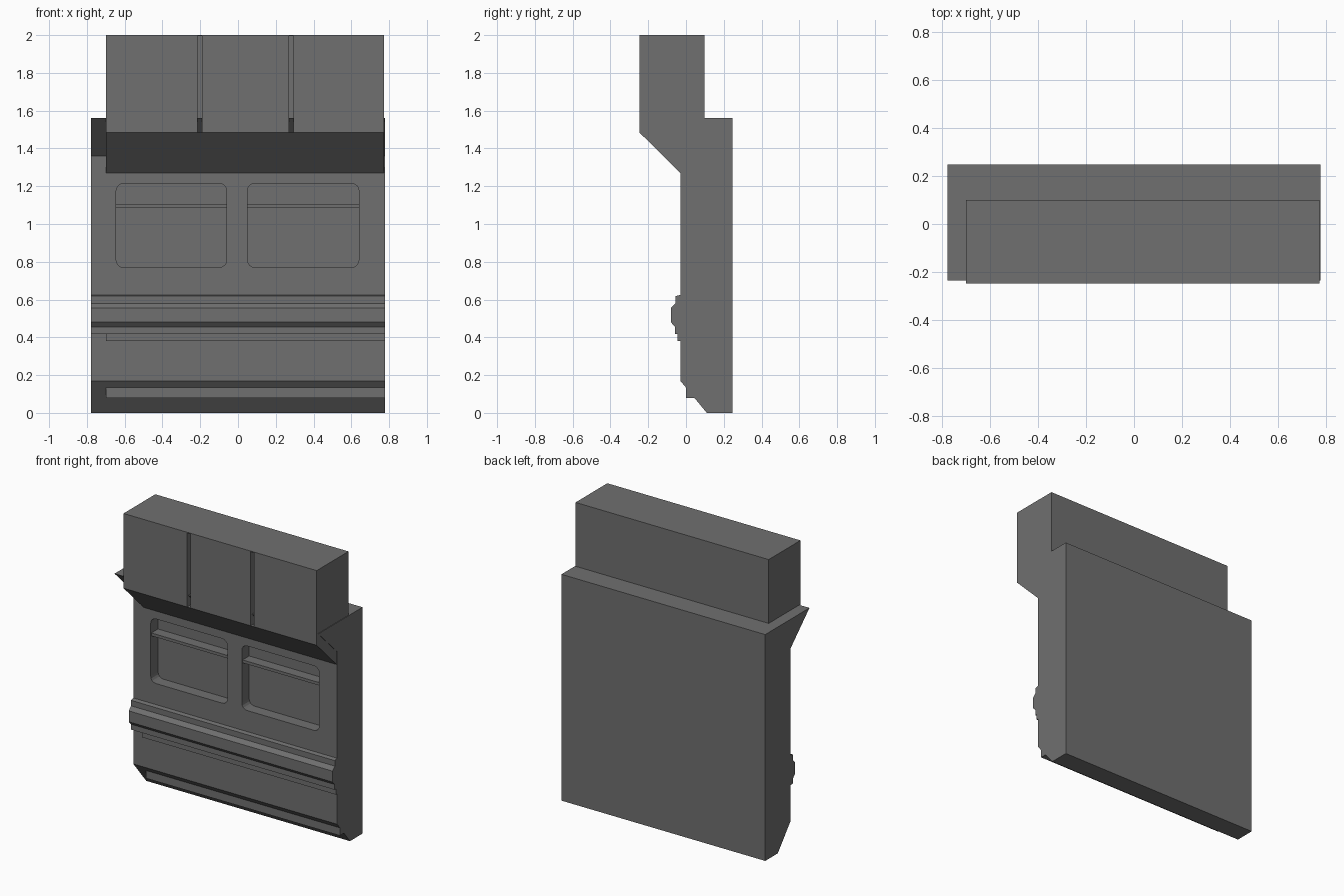
import bpy, bmesh

cube = bpy.data.objects.get("Cube")
if cube:
    bpy.data.objects.remove(cube, do_unlink=True)

grey = bpy.data.materials.new("dark_grey")
grey.use_nodes = True
colour = (0.16, 0.16, 0.16, 1)
grey.diffuse_color = colour
shader = next(n for n in grey.node_tree.nodes if n.type == 'BSDF_PRINCIPLED')
shader.inputs["Base Color"].default_value = colour

LEFT, RIGHT = 0.777, -0.777
WALL = -0.03      # front plane of the wall
FRONT, BACK = -0.247, 0.247
INSET = -0.7      # right end of the shorter parts


def finish(name, bm):
    bmesh.ops.recalc_face_normals(bm, faces=bm.faces)
    mesh = bpy.data.meshes.new(name)
    bm.to_mesh(mesh)
    bm.free()
    mesh.materials.append(grey)
    obj = bpy.data.objects.new(name, mesh)
    bpy.context.scene.collection.objects.link(obj)
    return obj


def extrude_profile(name, points, x0, x1):
    """Sweep a (y, z) profile from x0 to x1."""
    bm = bmesh.new()
    face = bm.faces.new([bm.verts.new((x0, y, z)) for y, z in points])
    swept = bmesh.ops.extrude_face_region(bm, geom=[face])["geom"]
    verts = [v for v in swept if isinstance(v, bmesh.types.BMVert)]
    bmesh.ops.translate(bm, vec=(x1 - x0, 0, 0), verts=verts)
    return finish(name, bm)


def box(name, x0, x1, y0, y1, z0, z1):
    return extrude_profile(name, [(y0, z0), (y1, z0), (y1, z1), (y0, z1)], x0, x1)


def rounded_cutter(x0, x1, y0, y1, z0, z1, radius):
    obj = box("recess_cutter", x0, x1, y0, y1, z0, z1)
    obj.hide_render = True
    bm = bmesh.new()
    bm.from_mesh(obj.data)
    edges = [e for e in bm.edges if abs(e.verts[0].co.y - e.verts[1].co.y) > 0.01]
    bmesh.ops.bevel(bm, geom=edges, offset=radius, segments=4, profile=0.5, affect='EDGES')
    bm.to_mesh(obj.data)
    bm.free()
    return obj


# Wall slab with bevelled foot and flared top
wall = extrude_profile("wall", [
    (BACK, 0), (0.11, 0), (WALL, 0.17), (WALL, 1.36), (-0.235, 1.56), (BACK, 1.56)],
    RIGHT, LEFT)

# Rounded recesses, each with a shelf
for side, x0, x1 in (("right", -0.645, -0.06), ("left", 0.05, 0.64)):
    cutter = rounded_cutter(x0, x1, -0.1, 0.05, 0.77, 1.215, 0.04)
    mod = wall.modifiers.new("recess", 'BOOLEAN')
    mod.operation, mod.solver, mod.object = 'DIFFERENCE', 'EXACT', cutter
    with bpy.context.temp_override(object=wall, active_object=wall):
        bpy.ops.object.modifier_apply(modifier=mod.name)
    bpy.data.objects.remove(cutter, do_unlink=True)
    box(side + "_recess_shelf", x0, x1, -0.022, 0.06, 1.085, 1.105)

# Rail moulding across the middle, with a thin strip beneath
extrude_profile("rail_moulding", [
    (0, 0.625), (WALL, 0.625), (-0.055, 0.618), (-0.055, 0.58), (-0.08, 0.555),
    (-0.08, 0.48), (-0.058, 0.455), (-0.058, 0.418), (0, 0.418)], RIGHT, LEFT)
box("rail_under_strip", INSET, LEFT, -0.045, 0, 0.38, 0.42)

# Strip along the bevelled foot
box("foot_strip", INSET, LEFT, 0, 0.12, 0.08, 0.136)

# Overhead cabinet: recessed core, sloped underside, three panels and a lid
CABINET_LEFT = 0.773
extrude_profile("cabinet_core", [
    (-0.14, 1.998), (0.099, 1.998), (0.099, 1.27), (WALL, 1.27), (FRONT, 1.485), (-0.14, 1.485)],
    INSET, CABINET_LEFT)
for name, x0, x1 in (("right", INSET, -0.215), ("middle", -0.19, 0.27),
                     ("left", 0.295, CABINET_LEFT)):
    box(name + "_cabinet_panel", x0, x1, FRONT, -0.14, 1.485, 1.998)
box("cabinet_lid", INSET, CABINET_LEFT, FRONT, 0.099, 1.996, 2)
